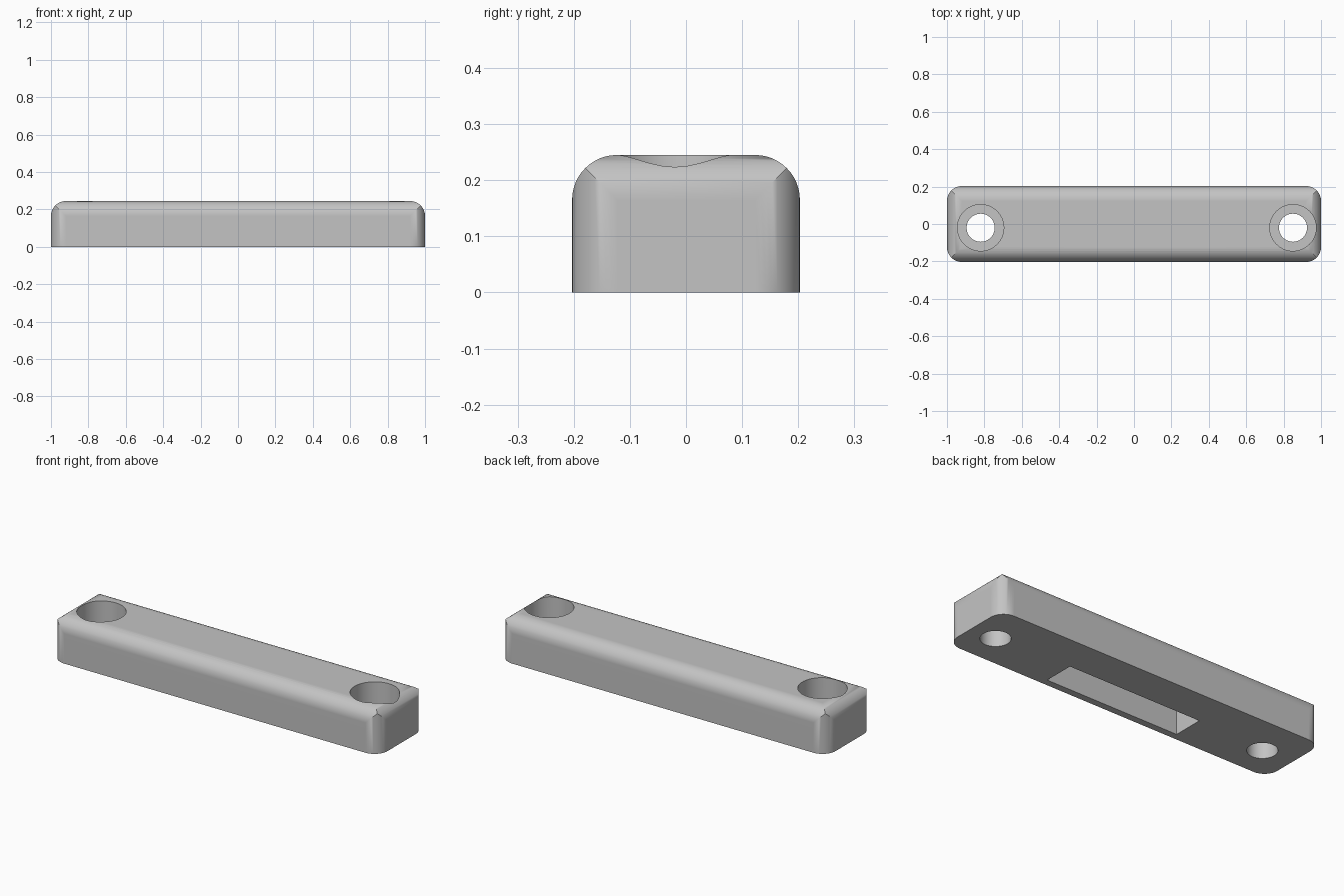
import bpy, bmesh, math
from mathutils import Matrix, Vector

if "Cube" in bpy.data.objects:
    bpy.data.objects.remove(bpy.data.objects["Cube"])

LENGTH, WIDTH, HEIGHT, RADIUS = 2.0, 0.406, 0.245, 0.08
HOLES_X, HOLES_Y = (-0.82, 0.85), -0.02

grey = bpy.data.materials.new("Plain grey")
grey.use_nodes = True
colour = (0.55, 0.55, 0.55, 1)
grey.diffuse_color = colour
grey.node_tree.nodes["Principled BSDF"].inputs["Base Color"].default_value = colour


def new_object(name, bm):
    bmesh.ops.recalc_face_normals(bm, faces=bm.faces)
    mesh = bpy.data.meshes.new(name)
    bm.to_mesh(mesh)
    bm.free()
    obj = bpy.data.objects.new(name, mesh)
    bpy.context.collection.objects.link(obj)
    mesh.materials.append(grey)
    return obj


def rounded_bar(name, u, v, axis, lo, hi, steps=12):
    """Rounded rectangle spanning ranges u and v, extruded along axis."""
    bm = bmesh.new()
    corners = [(u[1], v[1], -1, -1), (u[0], v[1], 1, -1),
               (u[0], v[0], 1, 1), (u[1], v[0], -1, 1)]
    ring = []
    for k, (cu, cv, su, sv) in enumerate(corners):
        for i in range(steps + 1):
            a = math.pi / 2 * (k + i / steps)
            p = (cu + RADIUS * (su + math.cos(a)), cv + RADIUS * (sv + math.sin(a)))
            co = list(p)
            co.insert(axis, lo)
            ring.append(bm.verts.new(co))
    face = bm.faces.new(ring)
    moved = bmesh.ops.extrude_face_region(bm, geom=[face])["geom"]
    shift = Vector((0, 0, 0))
    shift[axis] = hi - lo
    bmesh.ops.translate(bm, vec=shift, verts=[g for g in moved if isinstance(g, bmesh.types.BMVert)])
    return new_object(name, bm)


def cylinder(name, x, radius, lo, hi):
    bm = bmesh.new()
    bmesh.ops.create_cone(bm, cap_ends=True, segments=64, radius1=radius, radius2=radius,
                          depth=hi - lo, matrix=Matrix.Translation((x, HOLES_Y, (lo + hi) / 2)))
    return new_object(name, bm)


def box(name, centre, size):
    bm = bmesh.new()
    bmesh.ops.create_cube(bm, size=1, matrix=Matrix.Translation(centre) @ Matrix.Diagonal((*size, 1)))
    return new_object(name, bm)


def combine(obj, cutter, operation):
    cutter.hide_render = True
    mod = obj.modifiers.new(cutter.name, "BOOLEAN")
    mod.operation, mod.solver, mod.object = operation, "EXACT", cutter
    bpy.context.view_layer.objects.active = obj
    bpy.ops.object.modifier_apply(modifier=mod.name)
    bpy.data.objects.remove(cutter)


# Body: plan, end and front outlines intersected so the rounded edges mitre
xs, ys, zs = (-LENGTH / 2, LENGTH / 2), (-WIDTH / 2, WIDTH / 2), (-1, HEIGHT)
body = rounded_bar("mounting_bar", xs, ys, 2, 0, 0.5)
combine(body, rounded_bar("end_outline", ys, zs, 0, -2, 2), "INTERSECT")
combine(body, rounded_bar("front_outline", xs, zs, 1, -1, 1), "INTERSECT")

# Counterbored screw holes
for x in HOLES_X:
    combine(body, cylinder("counterbore", x, 0.124, 0.11, 0.5), "DIFFERENCE")
    combine(body, cylinder("screw_hole", x, 0.075, -0.2, 0.3), "DIFFERENCE")

# Rectangular pocket in the underside
combine(body, box("pocket", (0, -0.08, 0), (0.81, 0.17, 0.32)), "DIFFERENCE")

# Smooth rounded edges with crisp rims
bpy.ops.object.select_all(action="DESELECT")
body.select_set(True)
bpy.context.view_layer.objects.active = body
bpy.ops.object.shade_smooth_by_angle(angle=math.radians(30))
weighted = body.modifiers.new("even_shading", "WEIGHTED_NORMAL")
weighted.keep_sharp = True
